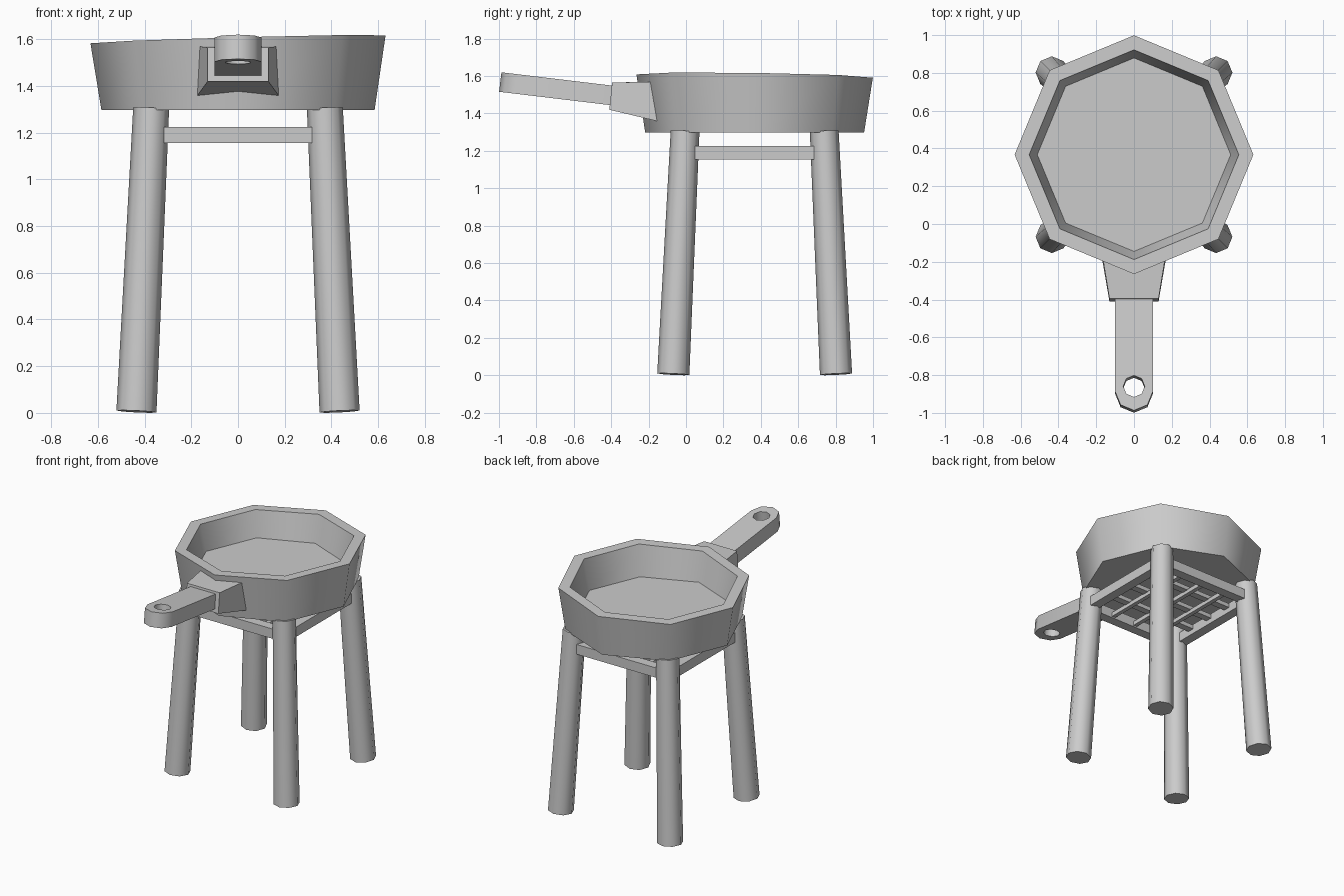
import bpy, bmesh, math
from mathutils import Vector

if "Cube" in bpy.data.objects:
    bpy.data.objects.remove(bpy.data.objects["Cube"], do_unlink=True)

grey = bpy.data.materials.new("plain_grey")
grey.use_nodes = True
grey.diffuse_color = (0.6, 0.6, 0.6, 1)
grey.node_tree.nodes["Principled BSDF"].inputs["Base Color"].default_value = grey.diffuse_color

MID_Y = 0.367   # centre of the pan and the stand


def finish(name, bm, smooth=0):
    bmesh.ops.recalc_face_normals(bm, faces=bm.faces[:])
    mesh = bpy.data.meshes.new(name)
    bm.to_mesh(mesh)
    bm.free()
    mesh.materials.append(grey)
    obj = bpy.data.objects.new(name, mesh)
    bpy.context.collection.objects.link(obj)
    if smooth:
        bpy.ops.object.select_all(action='DESELECT')
        obj.select_set(True)
        bpy.context.view_layer.objects.active = obj
        bpy.ops.object.shade_smooth_by_angle(angle=math.radians(smooth))
    return obj


def loft(name, rings, smooth=0, closed=False):
    """Skin a list of rings; cap both ends, or join the last to the first."""
    bm = bmesh.new()
    rows = [[bm.verts.new(p) for p in ring] for ring in rings]
    pairs = list(zip(rows, rows[1:]))
    if closed:
        pairs.append((rows[-1], rows[0]))
    else:
        bm.faces.new(rows[0])
        bm.faces.new(rows[-1])
    for a, b in pairs:
        for i in range(len(a)):
            j = (i + 1) % len(a)
            bm.faces.new((a[i], a[j], b[j], b[i]))
    return finish(name, bm, smooth)


def box(name, centre, size):
    bm = bmesh.new()
    bmesh.ops.create_cube(bm, size=1)
    for v in bm.verts:
        v.co = Vector(c + s * k for c, s, k in zip(centre, size, v.co))
    return finish(name, bm)


# Octagonal pan with a slightly tilted rim
def octagon(radius, z, tilt=0):
    ring = []
    for i in range(8):
        a = i * math.pi / 4
        x, y = radius * math.cos(a), radius * math.sin(a)
        ring.append((x, MID_Y + y, z + tilt * (0.027 * x - 0.014 * y)))
    return ring


loft("pan", [octagon(0.585, 1.297), octagon(0.632, 1.60, 1),
             octagon(0.555, 1.60, 1), octagon(0.512, 1.40)], 50)

# Socket joining the handle to the pan, fitted to the wall corner
loft("handle_socket", [
    [(0.13 * s, -0.41, 1.42), (0.13 * s, -0.395, 1.565),
     (0.17 * s, -0.2 + 0.05 * abs(s), 1.57),
     (0.175 * s, -0.2 + 0.05 * abs(s), 1.37 - 0.012 * abs(s))] for s in (-1, 0, 1)])


# Flat handle with a rounded end and a hanging hole, cut square to its slope
def handle_ring(outline, offset):
    return [(x, y + 0.12 * offset, 1.498 - 0.12 * (y + 0.41) + offset) for x, y in outline]


outer, hole = [], []
for i in range(8):
    a = math.radians(45 * i)
    c, s = math.cos(a), math.sin(a)
    outer.append((0.1 * c, -0.893 - 0.1 * s))
    hole.append((0.057 * c, -0.865 - 0.057 * s))
for i, x in ((5, -0.1), (6, 0), (7, 0.1)):
    outer[i] = (x, -0.32)
loft("handle", [handle_ring(outer, -0.052), handle_ring(outer, 0.052),
                handle_ring(hole, 0.052), handle_ring(hole, -0.052)], 50, closed=True)


# Splayed, gently tapered legs
def leg(name, sx, sy):
    foot = Vector((0.435 * sx, MID_Y + 0.435 * sy, 0.006))
    head = Vector((0.372 * sx, MID_Y + 0.372 * sy, 1.304))
    turn = Vector((0, 0, 1)).rotation_difference(head - foot)
    rings = []
    for p, r in ((foot, 0.086), (head, 0.077)):
        rings.append([p + turn @ Vector((r * math.cos(a), r * math.sin(a), 0))
                      for a in (math.pi * i / 4 for i in range(8))])
    loft(name, rings, 50)


for sx, side in ((1, "left"), (-1, "right")):
    for sy, end in ((-1, "front"), (1, "back")):
        leg(f"{end}_{side}_leg", sx, sy)

# Rails between the legs
RAIL_Z = 1.19
for s, end, side in ((-1, "front", "right"), (1, "back", "left")):
    box(f"{end}_rail", (0, MID_Y + 0.39 * s, RAIL_Z), (0.636, 0.07, 0.07))
    box(f"{side}_rail", (0.39 * s, MID_Y, RAIL_Z), (0.07, 0.636, 0.07))

# Lattice shelf under the pan
for i in range(3):
    step = 0.19 * (i - 1)
    box(f"long_slat_{i + 1}", (step, MID_Y, 1.18), (0.03, 0.74, 0.03))
    box(f"cross_slat_{i + 1}", (0, MID_Y + step, 1.205), (0.74, 0.05, 0.03))
